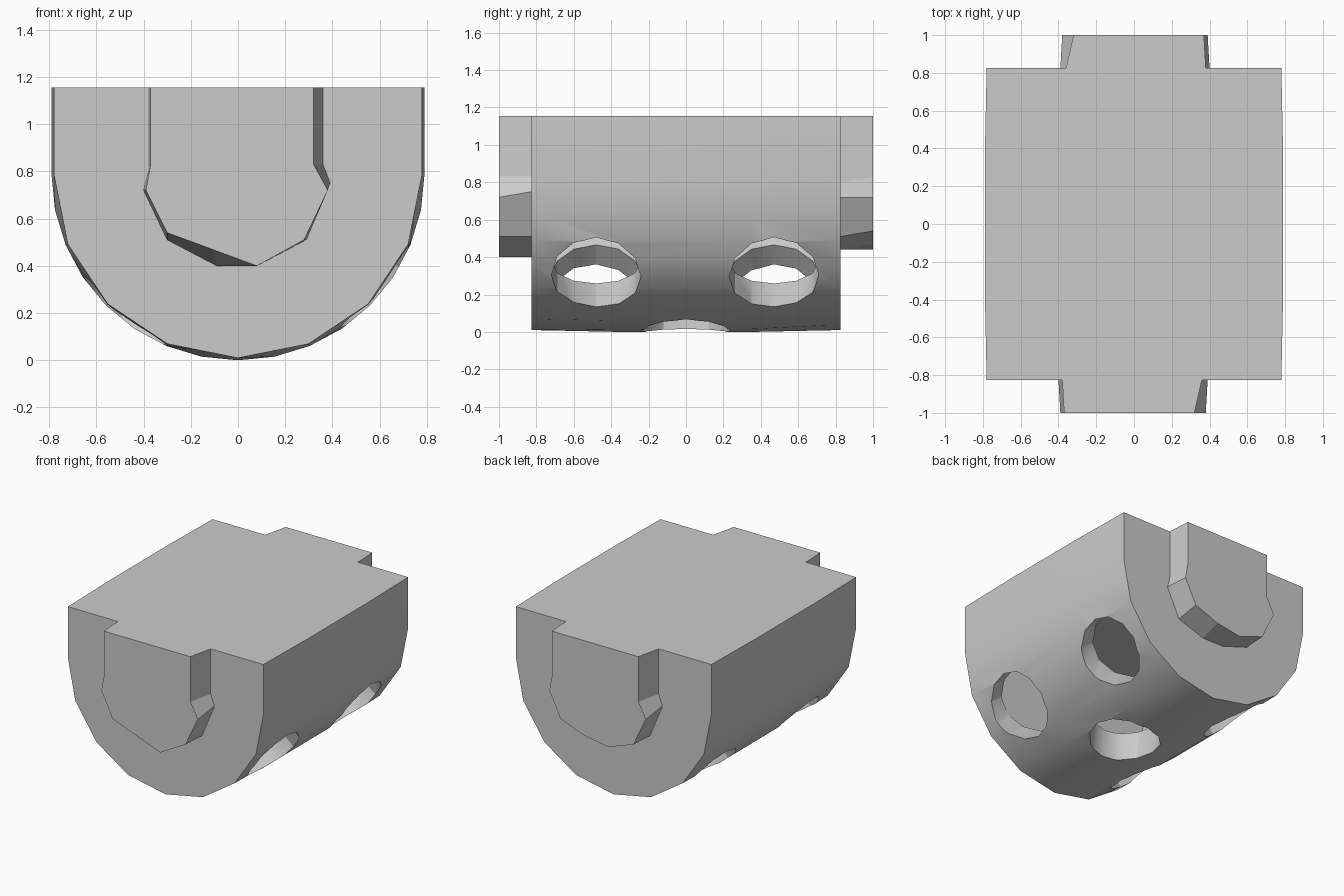
import bpy, bmesh, math
from mathutils import Matrix, Vector

cube = bpy.data.objects.get("Cube")
if cube:
    bpy.data.objects.remove(cube, do_unlink=True)

TOP, AXIS, RADIUS, END = 1.155, 0.79, 0.79, 0.825

grey = bpy.data.materials.new("plain_grey")
grey.use_nodes = True
colour = (0.6, 0.6, 0.6, 1)
grey.diffuse_color = colour
grey.node_tree.nodes["Principled BSDF"].inputs["Base Color"].default_value = colour


def make_object(name, bm):
    bmesh.ops.recalc_face_normals(bm, faces=bm.faces)
    mesh = bpy.data.meshes.new(name)
    bm.to_mesh(mesh)
    bm.free()
    obj = bpy.data.objects.new(name, mesh)
    bpy.context.collection.objects.link(obj)
    mesh.materials.append(grey)
    return obj


def loft(name, sections):
    """Skin closed (x, z) outlines placed at the given y positions."""
    bm = bmesh.new()
    rings = [[bm.verts.new((x, y, z)) for x, z in pts] for y, pts in sections]
    n = len(rings[0])
    for a, b in zip(rings, rings[1:]):
        for i in range(n):
            j = (i + 1) % n
            bm.faces.new((a[i], a[j], b[j], b[i]))
    bm.faces.new(rings[0])
    bm.faces.new(rings[-1])
    return make_object(name, bm)


def u_outline(rx, rz, top, steps=16, coarse=False):
    """U shape: half ellipse below, straight sides up to the top."""
    arc = [(rx * math.cos(math.pi * (1 + i / steps)),
            AXIS + rz * math.sin(math.pi * (1 + i / steps))) for i in range(steps + 1)]
    if coarse:
        for i in range(1, steps, 2):
            arc[i] = tuple((a + b) / 2 for a, b in zip(arc[i - 1], arc[i + 1]))
    return [(-rx, top)] + arc + [(rx, top)]


def cut(target, cutter):
    cutter.hide_render = True
    mod = target.modifiers.new("cut", 'BOOLEAN')
    mod.operation, mod.solver, mod.object = 'DIFFERENCE', 'EXACT', cutter
    bpy.context.view_layer.objects.active = target
    bpy.ops.object.modifier_apply(modifier=mod.name)
    bpy.data.objects.remove(cutter, do_unlink=True)


# Trough-shaped body, bowed slightly outward at mid length
end_outline = u_outline(0.78, 0.78, TOP, coarse=True)
mid_outline = u_outline(RADIUS, RADIUS, TOP)
body = loft("body", [(-END, end_outline), (-0.35, mid_outline),
                     (0.35, mid_outline), (END, end_outline)])

# Hollow interior
inner = u_outline(0.69, 0.58, 1.0)
cut(body, loft("cavity_cutter", [(-0.72, inner), (0.72, inner)]))

# Round ports: two on each flank and one underneath
for angle, y in ((39, -0.48), (39, 0.47), (84, 0), (129, -0.48), (129, 0.47)):
    a = math.radians(angle)
    out = Vector((math.cos(a), 0, -math.sin(a)))
    turn = out.to_track_quat('Z', 'Y').to_matrix().to_4x4()
    place = Matrix.Translation(Vector((0, y, AXIS)) + out * 0.7)
    bm = bmesh.new()
    bmesh.ops.create_cone(bm, cap_ends=True, segments=12, radius1=0.24,
                          radius2=0.24, depth=0.6, matrix=place @ turn)
    cut(body, make_object("port_cutter", bm))

# Tapered end bosses, the back one turned half round
base = [(-.38, TOP), (-.38, .8), (-.4, .72), (-.3, .51), (-.09, .4),
        (.08, .4), (.29, .51), (.39, .75), (.36, .83), (.36, TOP)]
face = [(-.37, TOP), (-.37, .83), (-.39, .72), (-.3, .54), (-.11, .47),
        (.08, .4), (.28, .51), (.38, .72), (.32, .83), (.32, TOP)]


def lift(points):
    return [(-x, max(z, 0.44)) for x, z in points]


front_boss = loft("front_boss", [(-END, base), (-1, face)])
back_boss = loft("back_boss", [(END, lift(base)), (1, lift(face))])

# Smooth shading on the body, flat facets on the bosses
bpy.ops.object.select_all(action='DESELECT')
body.select_set(True)
bpy.context.view_layer.objects.active = body
bpy.ops.object.shade_smooth_by_angle(angle=math.radians(30))
